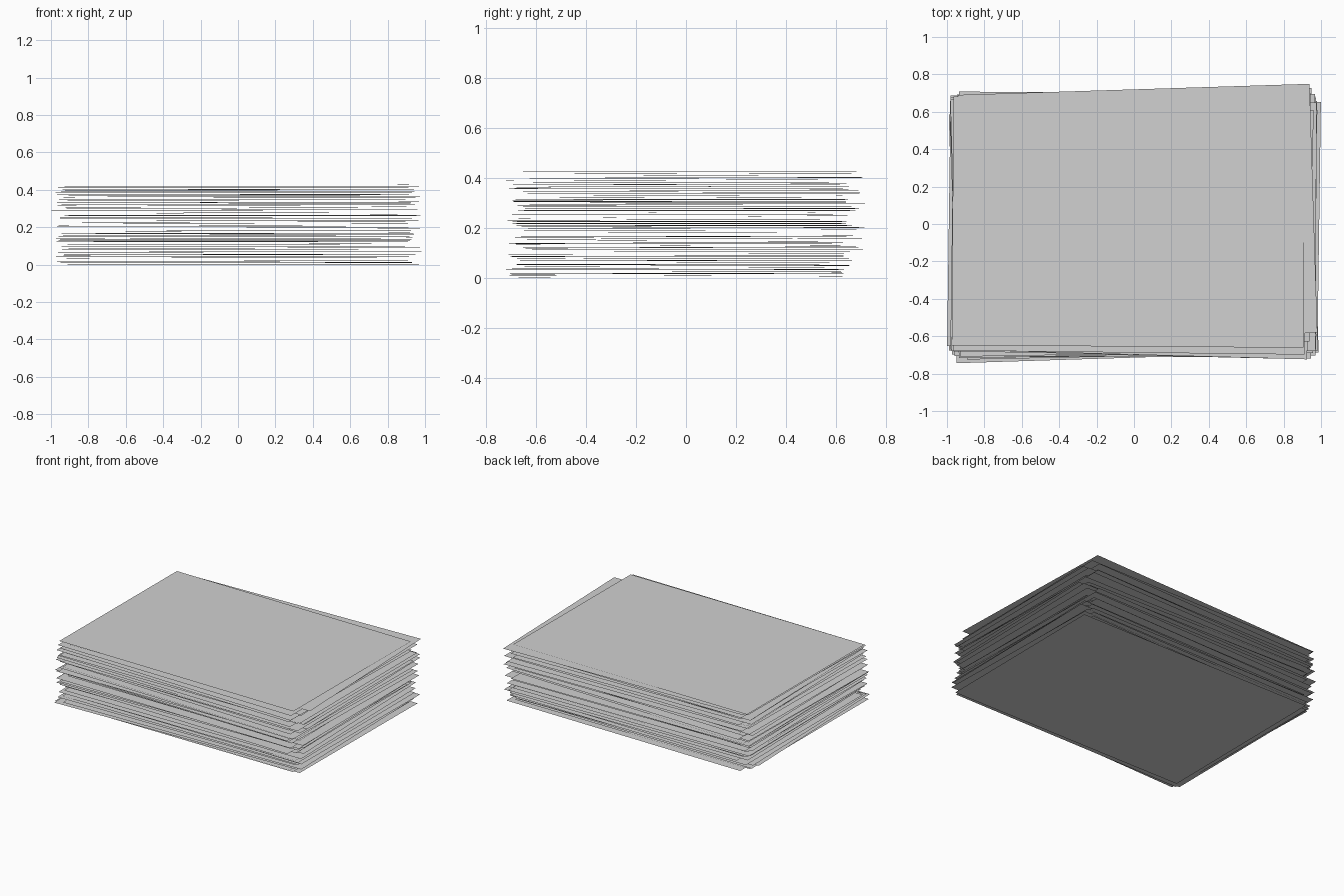
import bpy
import bmesh
import random
from math import radians
from mathutils import Euler, Matrix, Vector

cube = bpy.data.objects.get("Cube")
if cube:
    bpy.data.objects.remove(cube, do_unlink=True)

random.seed(7)
WIDTH, DEPTH, HEIGHT, COUNT = 1.88, 1.33, 0.43, 50

# Paper colour
paper = bpy.data.materials.new("paper_grey")
paper.use_nodes = True
colour = (0.64, 0.64, 0.64, 1)
paper.diffuse_color = colour
bsdf = next(n for n in paper.node_tree.nodes if n.type == "BSDF_PRINCIPLED")
bsdf.inputs["Base Color"].default_value = colour

# Sheets with a set place: index -> (x, y, turn in degrees)
placed = {
    0: (0.03, 0.0, -0.5),
    3: (-0.03, -0.05, 1.8),
    8: (0.05, 0.0, -0.8),
    33: (-0.05, 0.0, -0.8),
    COUNT - 2: (0.02, 0.055, 1.8),
    COUNT - 1: (-0.03, 0.01, -0.4),
}


def add_sheet(index):
    """One thin sheet, slightly shifted, turned and tilted."""
    x, y, turn = placed.get(index, (
        random.uniform(-0.035, 0.035),
        random.uniform(-0.045, 0.045),
        random.uniform(-1.6, 1.6)))
    tilt = 0.06 if index in (0, COUNT - 1) else 0.2
    rotation = Euler((radians(random.uniform(-tilt, tilt)),
                      radians(random.uniform(-tilt, tilt) * 0.7),
                      radians(turn)))
    z = 0.002 + (HEIGHT - 0.004) * index / (COUNT - 1)

    bm = bmesh.new()
    bmesh.ops.create_grid(bm, x_segments=1, y_segments=1, size=0.5)
    bm.transform(Matrix.Diagonal((WIDTH, DEPTH, 1, 1)))
    mesh = bpy.data.meshes.new(f"paper_sheet_{index + 1}")
    bm.to_mesh(mesh)
    bm.free()
    mesh.materials.append(paper)

    sheet = bpy.data.objects.new(mesh.name, mesh)
    sheet.location = Vector((x, y, z))
    sheet.rotation_euler = rotation
    bpy.context.collection.objects.link(sheet)


# Paper stack
for i in range(COUNT):
    add_sheet(i)
